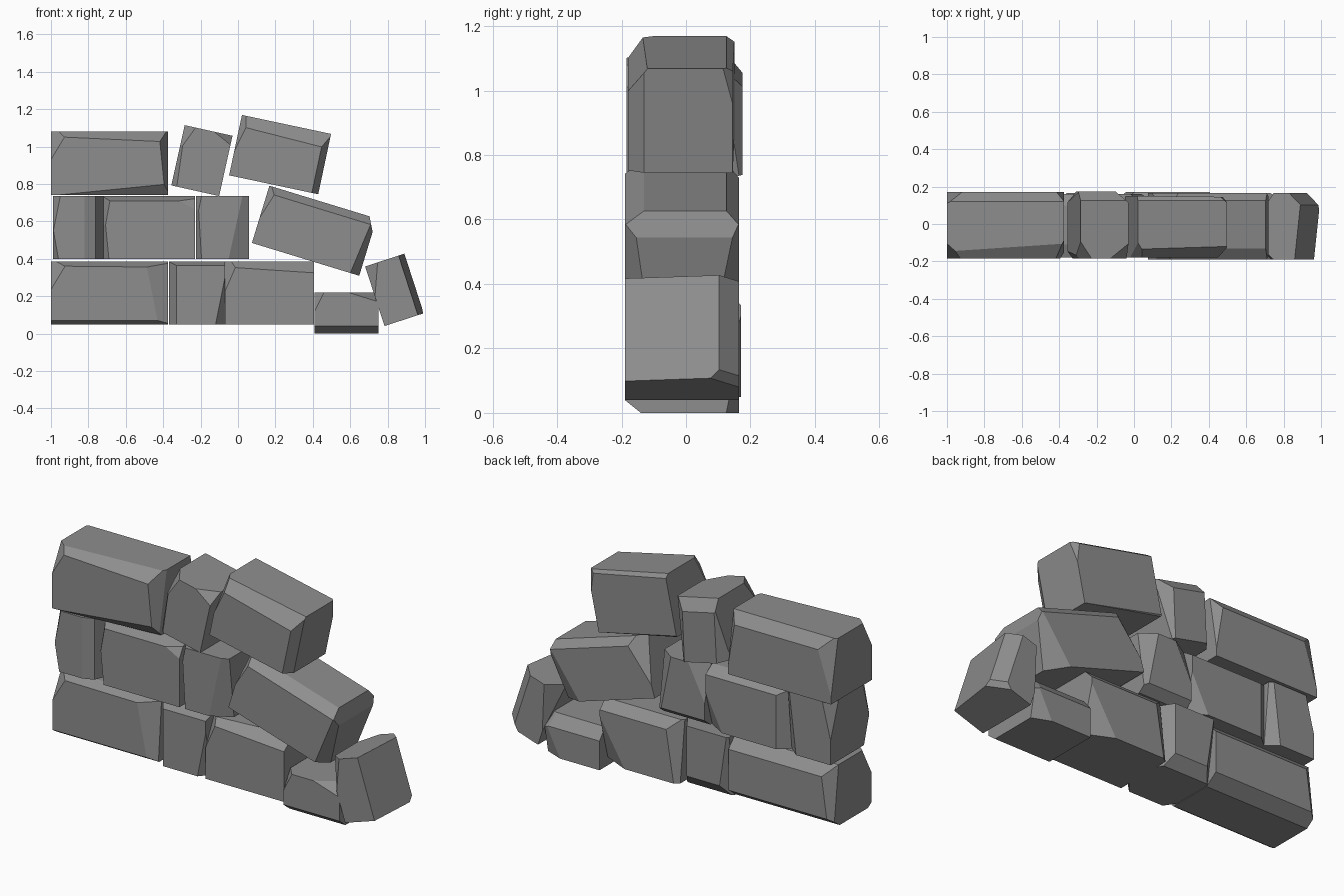
import bpy, bmesh, math
from mathutils import Vector, Matrix

grey = bpy.data.materials.new("stone grey")
grey.diffuse_color = (0.27, 0.27, 0.27, 1)


def stone(name, x, y, z, cuts, tilt=0):
    """Block spanning the given ranges, its corners and edges sliced off.
    Each cut: corner signs (sx, sy, sz) and inset along each axis (0 = parallel)."""
    ranges = (x, y, z)
    size = Vector([r[1] - r[0] for r in ranges])
    mid = Vector([(r[0] + r[1]) / 2 for r in ranges])
    bm = bmesh.new()
    bmesh.ops.create_cube(bm, size=1)
    bmesh.ops.scale(bm, vec=size, verts=bm.verts)
    for sx, sy, sz, a, b, c in cuts:
        signs, inset = (sx, sy, sz), (a, b, c)
        corner = Vector([signs[i] * size[i] / 2 for i in range(3)])
        n = Vector([signs[i] / inset[i] if inset[i] else 0 for i in range(3)])
        point = corner.copy()
        k = next(i for i in range(3) if inset[i])
        point[k] -= signs[k] * inset[k]
        bmesh.ops.bisect_plane(bm, geom=bm.verts[:] + bm.edges[:] + bm.faces[:], dist=1e-5,
                               plane_co=point, plane_no=n.normalized(), clear_outer=True)
        bmesh.ops.holes_fill(bm, edges=bm.edges[:], sides=0)
    bmesh.ops.recalc_face_normals(bm, faces=bm.faces)
    bm.transform(Matrix.Translation(mid) @ Matrix.Rotation(math.radians(tilt), 4, 'Y'))
    me = bpy.data.meshes.new(name)
    bm.to_mesh(me)
    bm.free()
    me.materials.append(grey)
    ob = bpy.data.objects.new(name, me)
    bpy.context.collection.objects.link(ob)


def around(cx, w):
    return (cx - w / 2, cx + w / 2)


# Bottom course
stone("bottom_left_stone", (-1, -.373), (-.18, .165), (.05, .385), [
    (-1, -1, 1, .09, .08, .15), (1, -1, 1, 3, .07, .03), (1, -1, 1, .12, .05, .6),
    (-1, -1, -1, 0, .03, .02), (-1, 1, 1, 0, .06, .06), (-1, 1, -1, 0, .07, .05),
    (-1, 1, 1, .07, .06, .5)])
stone("bottom_second_stone", (-.37, -.07), (-.18, .165), (.05, .385), [
    (-1, -1, 1, .04, .06, 0), (1, -1, 1, 0, .06, .02), (1, -1, -1, .05, .06, .25),
    (1, 1, 1, .05, .08, 0), (-1, 1, -1, .06, .06, .4), (1, 1, -1, 0, .05, .06)])
stone("bottom_third_stone", (-.07, .405), (-.18, .17), (.05, .385), [
    (-1, -1, 1, .07, .08, .16), (1, -1, 1, .9, .08, .06), (1, 1, 1, 0, .05, .05),
    (-1, 1, 1, .08, .06, .5), (1, 1, -1, .15, .07, .25)])
stone("bottom_end_stone", (.41, .75), (-.19, .165), (0, .22), [
    (1, -1, -1, 0, .05, .04), (1, -1, 1, .16, .1, .05), (-1, -1, 1, .05, .06, .1),
    (1, 1, 1, .12, .08, .08), (-1, 1, 1, 0, .05, .06), (1, 1, -1, .1, .04, .2)])
stone("leaning_end_stone", around(.84, .228), (-.19, .165), around(.235, .335), [
    (1, 1, 1, .07, .07, 0), (-1, -1, 1, .07, .06, .17), (1, -1, -1, .04, .36, 0),
    (-1, 1, 1, .07, .1, .25), (1, 1, -1, .1, .1, .09)], -18)

# Middle course
stone("middle_left_stone", (-.99, -.72), (-.18, .16), (.4, .735), [
    (1, -1, 1, .1, .04, .0), (1, -1, 1, .05, .13, 0), (-1, -1, 1, .04, .06, .2),
    (-1, -1, -1, .03, .05, .17), (-1, 1, 1, .05, .07, .2), (1, 1, -1, .06, .05, .5)])
stone("middle_second_stone", (-.72, -.23), (-.18, .16), (.4, .735), [
    (-1, -1, 1, .04, .06, .22), (-1, -1, 1, 0, .07, .025), (1, -1, 1, .13, .04, .07),
    (-1, -1, -1, .03, .04, .3), (1, 1, 1, 0, .06, .04), (-1, 1, 1, .06, .05, 0),
    (1, 1, -1, .1, .06, .2)])
stone("middle_third_stone", (-.225, .06), (-.18, .16), (.4, .735), [
    (1, -1, -1, .11, .06, .5), (-1, -1, 1, .03, .05, .15), (-1, -1, -1, .03, .05, .5),
    (1, 1, 1, .08, .06, .4), (-1, 1, 1, .1, .06, .2), (1, 1, -1, 0, .05, .04)])
stone("slipping_stone", around(.408, .6), (-.19, .165), around(.55, .32), [
    (1, 0, 1, .04, 0, .075), (1, -1, 1, 0, .06, .04), (-1, -1, 1, .05, .08, .18),
    (1, -1, -1, .05, .07, .5), (1, 1, 1, 0, .04, .04), (1, 1, -1, .12, .07, .35),
    (-1, 1, 1, .1, .08, .25)], 17)

# Top course
stone("top_left_stone", (-1, -.373), (-.185, .17), (.74, 1.08), [
    (-1, -1, 1, .09, .08, .15), (1, -1, 1, 1.2, .08, .055), (1, -1, 1, .05, .1, .5),
    (1, -1, -1, .6, .05, .06), (-1, 1, 1, 0, .05, .06), (-1, 1, 1, .1, .06, .3),
    (1, 1, 1, .05, .05, .3)])
stone("top_second_stone", around(-.193, .262), (-.185, .175), around(.925, .33), [
    (-1, -1, 1, .06, .09, .14), (1, -1, 1, .1, .08, .05), (-1, -1, -1, .03, .04, .4),
    (1, 1, 1, 0, .05, .06), (1, 1, 1, .07, .06, .4), (-1, 1, -1, .05, .06, .3)], 12.5)
stone("top_right_stone", around(.225, .487), (-.18, .195), around(.957, .33), [
    (1, -1, 1, 2, .06, .08), (-1, -1, 1, .05, .08, .2), (1, 1, 1, 5, .05, 0),
    (1, 1, 1, .1, .08, .3), (1, -1, 1, .035, .05, 0), (-1, 1, 1, 0, .07, .05),
    (1, 1, -1, 0, .05, .07)], 12)
